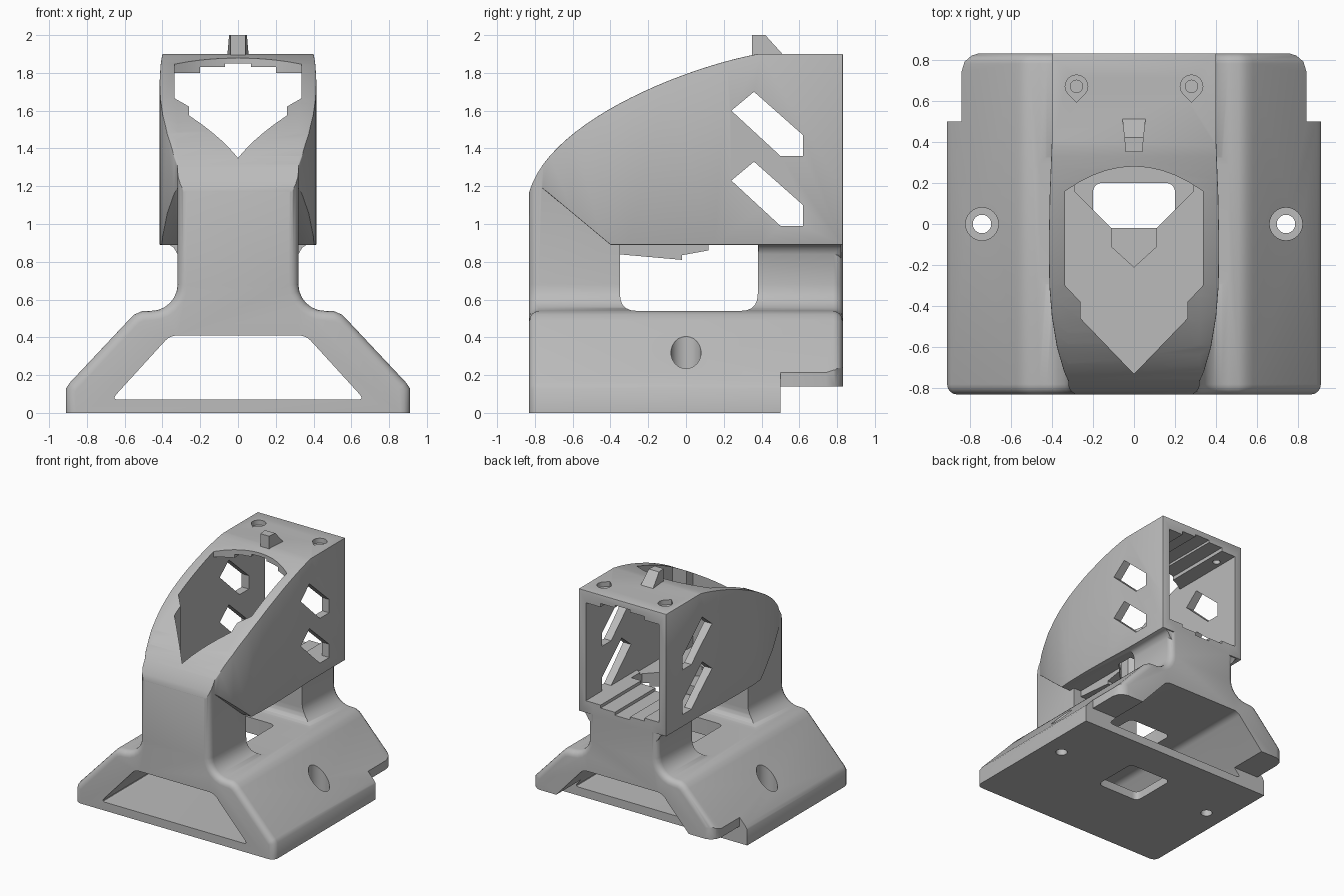
import bpy, bmesh, math
from mathutils import Vector
from mathutils.geometry import interpolate_bezier

cube = bpy.data.objects.get("Cube")
if cube:
    bpy.data.objects.remove(cube, do_unlink=True)

grey = bpy.data.materials.new("light_grey")
grey.use_nodes = True
colour = (0.5, 0.5, 0.5, 1)
grey.diffuse_color = colour
grey.node_tree.nodes["Principled BSDF"].inputs["Base Color"].default_value = colour


def prism(name, pts, axis, lo, hi):
    """Extrude a 2D outline along one axis."""
    place = {"x": lambda p, d: (d, p[0], p[1]),
             "y": lambda p, d: (p[0], d, p[1]),
             "z": lambda p, d: (p[0], p[1], d)}[axis]
    bm = bmesh.new()
    a = [bm.verts.new(place(p, lo)) for p in pts]
    b = [bm.verts.new(place(p, hi)) for p in pts]
    bm.faces.new(a)
    bm.faces.new(b)
    for i in range(len(pts)):
        j = (i + 1) % len(pts)
        bm.faces.new((a[i], a[j], b[j], b[i]))
    bmesh.ops.recalc_face_normals(bm, faces=bm.faces)
    me = bpy.data.meshes.new(name)
    bm.to_mesh(me)
    bm.free()
    ob = bpy.data.objects.new(name, me)
    bpy.context.collection.objects.link(ob)
    me.materials.append(grey)
    return ob


def rect(x0, x1, y0, y1):
    return [(x0, y0), (x1, y0), (x1, y1), (x0, y1)]


def rounded(pts, r, steps=5):
    """Round every corner of an outline."""
    out = []
    for i, p in enumerate(pts):
        p = Vector(p)
        a = p + (Vector(pts[i - 1]) - p).normalized() * r
        b = p + (Vector(pts[(i + 1) % len(pts)]) - p).normalized() * r
        for k in range(steps + 1):
            t = k / steps
            out.append(a * (1 - t) ** 2 + p * 2 * t * (1 - t) + b * t * t)
    return out


def mirrored(half):
    """Complete a right-hand outline on the left."""
    return half + [(-x, y) for x, y in reversed(half) if abs(x) > 1e-6]


def circle(cx, cy, r, n=24):
    return [(cx + r * math.cos(2 * math.pi * i / n), cy + r * math.sin(2 * math.pi * i / n))
            for i in range(n)]


def apply(ob, mod):
    bpy.context.view_layer.objects.active = ob
    bpy.ops.object.modifier_apply(modifier=mod.name)


def combine(ob, other, op):
    mod = ob.modifiers.new("bool", "BOOLEAN")
    mod.operation, mod.solver, mod.object = op, "EXACT", other
    apply(ob, mod)
    bpy.data.objects.remove(other, do_unlink=True)


def cut(ob, *args):
    combine(ob, prism("cutter", *args), "DIFFERENCE")


def bevel(ob, width, segments, angle):
    mod = ob.modifiers.new("bevel", "BEVEL")
    mod.width, mod.segments = width, segments
    mod.limit_method, mod.angle_limit = "ANGLE", math.radians(angle)
    apply(ob, mod)


def smooth(ob, angle=35):
    bpy.ops.object.select_all(action="DESELECT")
    ob.select_set(True)
    bpy.context.view_layer.objects.active = ob
    bpy.ops.object.shade_smooth_by_angle(angle=math.radians(angle))


# Arched back line of the housing, in side profile
arch = [tuple(p) for p in interpolate_bezier(
    Vector((-0.83, 1.17)), Vector((-0.72, 1.55)), Vector((0, 1.83)), Vector((0.38, 1.9)), 24)]

# Base and legs: one silhouette with fillets, front and back edges rounded
fillet = [(0.46 - 0.14 * math.sin(a), 0.68 - 0.14 * math.cos(a))
          for a in [i * math.pi / 12 for i in range(7)]]
half = [(0.91, -0.2), (0.91, 0.13), (0.89, 0.16), (0.58, 0.49), (0.55, 0.52), (0.51, 0.538)]
stand = prism("stand", mirrored(half + fillet + [(0.32, 1.8)]), "y", -0.83, 0.83)
bevel(stand, 0.05, 4, 60)
cut(stand, rect(-2, 2, -2, 2), "z", -1, 0)

# Open space between the legs, and the top of each leg
gap = [(-0.35, 2.5), (-0.35, 0.54), (0.38, 0.54), (0.38, 2.5)]
cut(stand, rounded(gap, 0.09), "x", -2, 2)
cut(stand, rect(0.3, 1, 0.95, 2.5), "x", -2, 2)
cut(stand, arch + [(0.38, 2.3), (-1, 2.3), (-1, 1.17)], "x", -2, 2)

# Tunnel through the base, rear step and narrowed rear corners
cut(stand, rounded([(-0.67, 0.07), (0.67, 0.07), (0.36, 0.41), (-0.36, 0.41)], 0.04), "y", -2, 2)
cut(stand, rect(-2, 2, 0.5, 1), "z", -1, 0.14)
for s in (1, -1):
    corner = [(0.84, 0.5), (0.84, 0.74), (0.825, 0.79), (0.79, 0.82), (0.74, 0.835),
              (0.74, 1), (1, 1), (1, 0.5)]
    cut(stand, [(s * x, y) for x, y in corner], "z", -1, 0.5)
    # Countersunk screw holes
    cut(stand, circle(s * 0.74, 0, 0.08), "z", 0.1, 1)
    cut(stand, circle(s * 0.74, 0, 0.045), "z", -1, 0.3)

# Cable hole through the deck and the floor plate
cut(stand, rounded(rect(-0.2, 0.2, -0.2, 0.2), 0.05), "z", -1, 0.7)

# Housing: side profile crossed with a tapered plan
profile = arch + [(0.83, 1.9), (0.83, 0.89), (-0.4, 0.89), (-0.76, 1.19)]
housing = prism("housing", profile, "x", -1, 1)
plan = [(0.4, 0.83), (0.4, 0.4), (0.41, 0.15), (0.415, -0.1), (0.412, -0.3),
        (0.4, -0.45), (0.375, -0.6), (0.34, -0.72), (0.29, -0.83)]
combine(housing, prism("housing_plan", mirrored(plan), "z", 0, 3), "INTERSECT")
bevel(housing, 0.018, 2, 50)

# Flare under the rear of the housing and wedge under its floor
flare = prism("rear_flare", mirrored([(0.3, 0.82), (0.32, 0.84), (0.34, 0.875),
                                      (0.38, 0.9), (0.38, 0.93)]), "y", 0.385, 0.82)
wedge = prism("floor_wedge", [(-0.36, 0.92), (-0.36, 0.84), (-0.02, 0.81), (-0.02, 0.835),
                              (0.2, 0.875), (0.2, 0.92)], "x", -0.25, 0.25)
for part in (housing, flare, wedge):
    combine(stand, part, "UNION")

# Pointed cavity opening through the arch
arc = [(0.335 - 0.335 * i / 5, 0.16 + 0.12 * (1 - (1 - i / 5) ** 2)) for i in range(6)]
point = [(0, -0.73), (0.26, -0.46), (0.26, -0.38), (0.335, -0.3)]
cut(stand, mirrored(point + arc), "z", 0.97, 3)

# Rear bay with stepped ceiling and floor
steps = [(0.07, 0.94), (0.07, 0.965), (0.2, 0.965), (0.2, 0.99), (0.335, 0.99),
         (0.335, 1.8), (0.2, 1.8), (0.2, 1.83), (0.07, 1.83), (0.07, 1.85)]
cut(stand, mirrored(steps), "y", 0.0, 1)

# Openings in the housing floor
cut(stand, mirrored([(0.11, -0.02), (0.29, 0.16), (0.29, 0.3)]), "z", 0.75, 1.1)
cut(stand, mirrored([(0, -0.21), (0.11, -0.11), (0.11, 0)]), "z", 0.89, 1.1)

# Slanted side windows
for dz in (0, -0.37):
    window = [(0.24, 1.6), (0.36, 1.7), (0.62, 1.47), (0.62, 1.36), (0.5, 1.36)]
    cut(stand, [(y, z + dz) for y, z in window], "x", -1, 1)

# Teardrop recesses with through holes in the roof
for s in (1, -1):
    drop = [(s * 0.28 + 0.055 * math.cos(a), 0.67 + 0.055 * math.sin(a))
            for a in [math.radians(-45 + 15 * i) for i in range(19)]]
    cut(stand, drop + [(s * 0.28, 0.592)], "z", 1.86, 2)
    cut(stand, circle(s * 0.28, 0.67, 0.03), "z", 1.7, 2)
smooth(stand)

# Tapered catch on the roof
catch = prism("roof_catch", [(0.35, 1.895), (0.35, 2), (0.42, 2), (0.515, 1.895)], "x", -0.05, 0.05)
for v in catch.data.vertices:
    v.co.x *= 0.8 + 2 * (v.co.y - 0.35)
